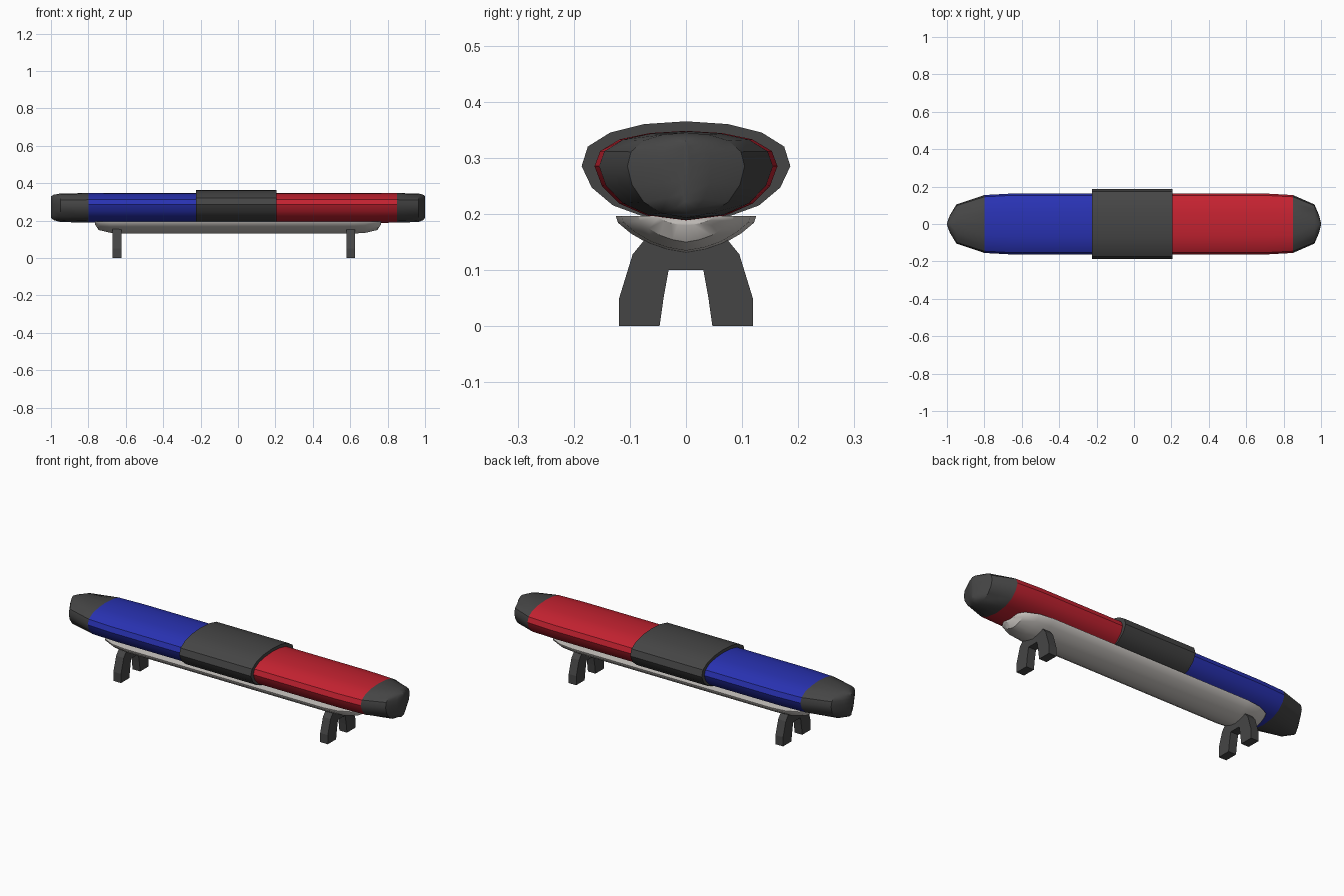
import bpy, bmesh

if "Cube" in bpy.data.objects:
    bpy.data.objects.remove(bpy.data.objects["Cube"])


def material(name, rgb):
    m = bpy.data.materials.new(name)
    m.diffuse_color = (*rgb, 1)
    m.use_nodes = True
    m.node_tree.nodes["Principled BSDF"].inputs["Base Color"].default_value = m.diffuse_color
    return m


DARK = material("dark_grey", (0.06, 0.06, 0.06))
LIGHT = material("light_grey", (0.62, 0.59, 0.56))
BLUE = material("blue", (0.022, 0.032, 0.45))
RED = material("red", (0.55, 0.016, 0.03))


def finish(bm, name, mat, smooth=35):
    bmesh.ops.recalc_face_normals(bm, faces=bm.faces)
    me = bpy.data.meshes.new(name)
    bm.to_mesh(me)
    bm.free()
    ob = bpy.data.objects.new(name, me)
    bpy.context.collection.objects.link(ob)
    me.materials.append(mat)
    if smooth:
        bpy.ops.object.select_all(action='DESELECT')
        ob.select_set(True)
        bpy.context.view_layer.objects.active = ob
        bpy.ops.object.shade_smooth_by_angle(angle=smooth * 3.14159 / 180)
    return ob


def mirror_profile(half):
    """Half outline, from top centre to bottom centre, closed across y = 0."""
    return half + [(-y, z) for y, z in reversed(half) if y > 0]


def loft(name, profile, zc, stations, mat):
    """Skin a (y, z) profile along x; stations are (x, y scale, z scale)."""
    bm = bmesh.new()
    rings = [[bm.verts.new((x, y * sy, zc + (z - zc) * sz)) for y, z in profile]
             for x, sy, sz in stations]
    n = len(profile)
    for a, b in zip(rings, rings[1:]):
        for i in range(n):
            j = (i + 1) % n
            bm.faces.new((a[i], a[j], b[j], b[i]))
    bm.faces.new(rings[0])
    bm.faces.new(rings[-1])
    return finish(bm, name, mat)


BODY = mirror_profile([(0, .348), (.065, .344), (.118, .333), (.153, .312), (.163, .285),
                       (.150, .250), (.118, .218), (.070, .197), (0, .188)])
BAND = mirror_profile([(0, .365), (.075, .360), (.135, .345), (.175, .320), (.186, .285),
                       (.168, .247), (.130, .215), (.075, .195), (0, .187)])
ZC = .285

# coloured lenses
loft("blue_lens", BODY, ZC, [(-.8, .95, .99), (-.65, 1, 1), (-.22, 1, 1)], BLUE)
loft("red_lens", BODY, ZC, [(.2, 1, 1), (.70, 1, 1), (.85, .95, .99)], RED)

# centre housing
loft("centre_band", BAND, ZC, [(-.225, 1, 1), (.207, 1, 1)], DARK)

# tapered end caps
for side, x0, x1, x2 in (("left", -.8, -.95, -.985), ("right", .85, .965, .99)):
    tip = 1 if x0 > 0 else -1
    loft(side + "_end_cap", BODY, ZC,
         [(x0, .95, .99), (x1, .64, .95), (x2, .28, .85), (tip, .03, .72)], DARK)

# underside tray with rounded ends
TRAY = mirror_profile([(0, .196), (.125, .196), (.121, .184), (.098, .165),
                       (.067, .147), (.035, .136), (0, .130)])
ends = [(.765, .40, .25), (.745, .68, .70), (.68, .92, .93), (.60, 1, 1)]
loft("base_tray", TRAY, .196,
     [(-x, sy, sz) for x, sy, sz in ends] + list(reversed(ends)), LIGHT)

# arched mounting feet
outer = [(.119, 0), (.119, .05), (.095, .128), (.073, .155)]
inner = [(.031, .10), (.040, .05), (.047, 0)]
right = outer[::-1] + inner[::-1]
ARCH = ([(y, z) for y, z in outer] + [(-y, z) for y, z in reversed(outer)]
        + [(-y, z) for y, z in reversed(inner)] + inner)
for side, x in (("left", -.67), ("right", .58)):
    bm = bmesh.new()
    face = bm.faces.new([bm.verts.new((x, y, z)) for y, z in ARCH])
    ext = bmesh.ops.extrude_face_region(bm, geom=[face], use_keep_orig=True)
    moved = [v for v in ext["geom"] if isinstance(v, bmesh.types.BMVert)]
    bmesh.ops.translate(bm, verts=moved, vec=(.046, 0, 0))
    finish(bm, side + "_mounting_foot", DARK, smooth=0)
